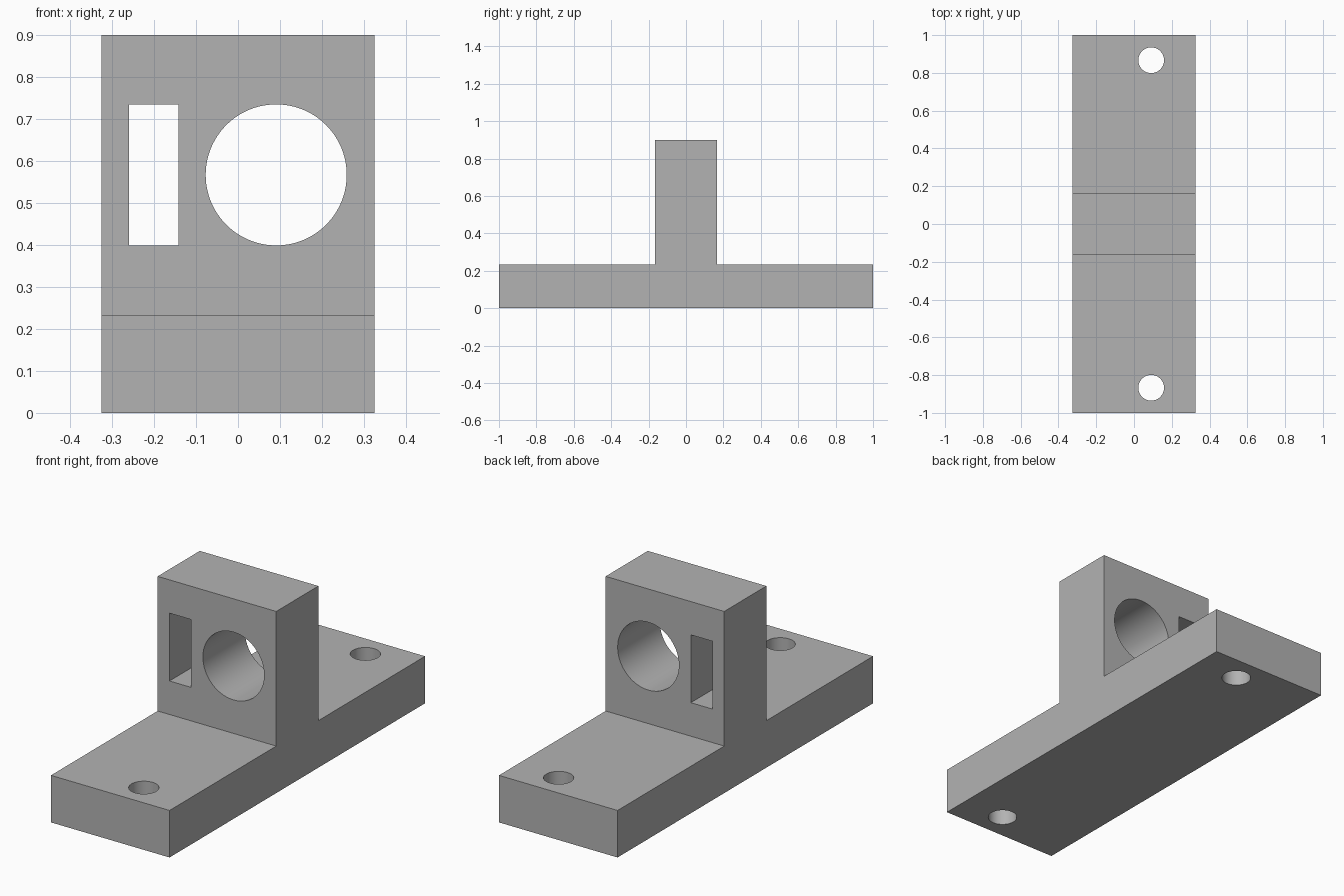
import bpy
from math import pi, radians
from mathutils import Vector

if "Cube" in bpy.data.objects:
    bpy.data.objects.remove(bpy.data.objects["Cube"], do_unlink=True)

HALF_WIDTH = 0.325
HALF_LENGTH = 1.0
BASE_TOP = 0.233
HEIGHT = 0.9
HALF_WALL = 0.165
BORE_X, BORE_Z, BORE_R = 0.091, 0.567, 0.168
BOLT_Y, BOLT_R = 0.867, 0.068

grey = bpy.data.materials.new("plain grey")
grey.use_nodes = True
colour = (0.45, 0.45, 0.45, 1)
grey.diffuse_color = colour
grey.node_tree.nodes["Principled BSDF"].inputs["Base Color"].default_value = colour

# Body: an upside-down T profile extruded across the width
half = [(HALF_LENGTH, 0), (HALF_LENGTH, BASE_TOP), (HALF_WALL, BASE_TOP), (HALF_WALL, HEIGHT)]
profile = half + [(-y, z) for y, z in reversed(half)]
n = len(profile)
verts = [(x, y, z) for x in (-HALF_WIDTH, HALF_WIDTH) for y, z in profile]
faces = [tuple(reversed(range(n))), tuple(range(n, 2 * n))]
faces += [(i, (i + 1) % n, (i + 1) % n + n, i + n) for i in range(n)]
mesh = bpy.data.meshes.new("mounting_bracket")
mesh.from_pydata(verts, [], faces)
mesh.materials.append(grey)
bracket = bpy.data.objects.new("mounting_bracket", mesh)
bpy.context.collection.objects.link(bracket)


def cut(name):
    """Subtract the active primitive from the bracket, then discard it."""
    cutter = bpy.context.object
    cutter.name = name
    cutter.hide_render = True
    cutter.data.materials.append(grey)
    bpy.ops.object.select_all(action="DESELECT")
    bracket.select_set(True)
    bpy.context.view_layer.objects.active = bracket
    mod = bracket.modifiers.new(name, "BOOLEAN")
    mod.operation = "DIFFERENCE"
    mod.solver = "EXACT"
    mod.object = cutter
    bpy.ops.object.modifier_apply(modifier=mod.name)
    bpy.data.objects.remove(cutter, do_unlink=True)


# Round bore through the upright
bpy.ops.mesh.primitive_cylinder_add(vertices=96, radius=BORE_R, depth=1,
                                    location=(BORE_X, 0, BORE_Z), rotation=(pi / 2, 0, 0))
cut("bore_cutter")

# Rectangular slot beside the bore
bpy.ops.mesh.primitive_cube_add(size=1, location=(-0.201, 0, BORE_Z))
bpy.context.object.scale = Vector((0.118, 1, 2 * BORE_R))
bpy.context.view_layer.update()
cut("slot_cutter")

# Bolt hole near each end of the base
for side in (-1, 1):
    bpy.ops.mesh.primitive_cylinder_add(vertices=64, radius=BOLT_R, depth=1,
                                        location=(BORE_X, side * BOLT_Y, 0))
    cut("bolt_hole_cutter")

bpy.ops.object.shade_smooth_by_angle(angle=radians(30))
